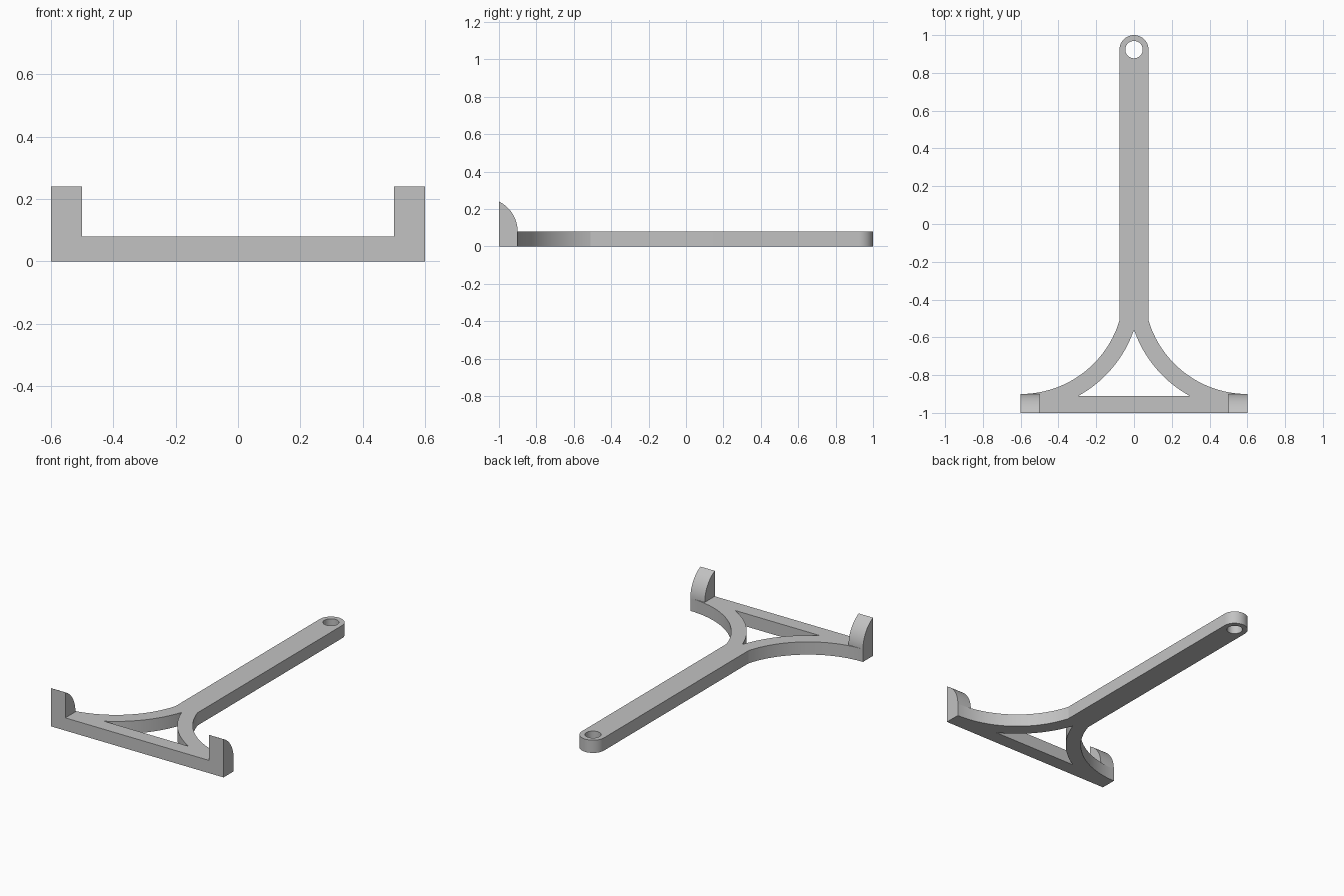
import bpy, bmesh
from math import sin, cos, pi, atan2
from mathutils import Vector

cube = bpy.data.objects.get("Cube")
if cube:
    bpy.data.objects.remove(cube)

THICK = 0.08
HALF_W = 0.6
HANDLE_R = 0.077
ARC_C = Vector((0.6, -0.354))   # shared centre of the outer and inner brace arcs
ARC_R = 0.546
EYE_Y = 0.923

grey = bpy.data.materials.new("grey")
grey.use_nodes = True
grey.diffuse_color = (0.54, 0.54, 0.54, 1)
grey.node_tree.nodes["Principled BSDF"].inputs["Base Color"].default_value = grey.diffuse_color


def arc(cx, cy, r, a0, a1, n=28):
    return [(cx + r * cos(a0 + (a1 - a0) * i / n), cy + r * sin(a0 + (a1 - a0) * i / n))
            for i in range(n + 1)]


def arc_between(p, q):
    """Arc about ARC_C from p to q on the left-hand side of the centre."""
    angles = [atan2(y - ARC_C.y, x - ARC_C.x) % (2 * pi) for x, y in (p, q)]
    return arc(*ARC_C, (Vector(p) - ARC_C).length, *angles)


def mirrored(pts):
    return [(-x, y) for x, y in reversed(pts)]


def prism(name, points, to_3d, offset):
    """Extrude a flat outline along offset."""
    bm = bmesh.new()
    face = bm.faces.new([bm.verts.new(to_3d(*p)) for p in points])
    ext = bmesh.ops.extrude_face_region(bm, geom=[face])
    moved = [v for v in ext["geom"] if isinstance(v, bmesh.types.BMVert)]
    bmesh.ops.translate(bm, verts=moved, vec=offset)
    bmesh.ops.recalc_face_normals(bm, faces=bm.faces)
    mesh = bpy.data.meshes.new(name)
    bm.to_mesh(mesh)
    bm.free()
    mesh.materials.append(grey)
    obj = bpy.data.objects.new(name, mesh)
    bpy.context.collection.objects.link(obj)
    return obj


def flat(z):
    return lambda x, y: (x, y, z)


# Plate outline: cross bar, curved braces and round-ended handle
brace = arc_between((HALF_W, ARC_C.y - ARC_R), (HANDLE_R, -0.511))
right_side = [(HALF_W, -1)] + brace
tip = arc(0, EYE_Y, HANDLE_R, 0, pi)
body = prism("hook_holder", right_side + tip + mirrored(right_side), flat(0), (0, 0, THICK))

# Openings: hanging eye and curved triangle
inner = arc_between((0.295, -0.91), (0, -0.56))
cutters = [
    prism("eye_cutter", arc(0, EYE_Y, 0.046, 0, 2 * pi, 40)[:-1], flat(-0.1), (0, 0, 0.3)),
    prism("triangle_cutter", inner + mirrored(inner)[1:], flat(-0.1), (0, 0, 0.3)),
]

# End lips with a rounded back
lip_r = 0.178
lip = [(-1, 0), (-0.9, 0)] + arc(-0.9 - lip_r, THICK, lip_r, 0, atan2(0.16, lip_r - 0.1), 16)
lips = [prism("lip", lip, lambda y, z, x=x: (x, y, z), (0.1, 0, 0)) for x in (-HALF_W, HALF_W - 0.1)]

# Combine into one solid
for parts, op in ((cutters, "DIFFERENCE"), (lips, "UNION")):
    for part in parts:
        mod = body.modifiers.new(part.name, "BOOLEAN")
        mod.operation, mod.solver, mod.object = op, "EXACT", part
bpy.context.view_layer.update()
solid = bpy.data.meshes.new_from_object(body.evaluated_get(bpy.context.evaluated_depsgraph_get()))
body.modifiers.clear()
body.data = solid
for part in cutters + lips:
    bpy.data.objects.remove(part)

# Clean flat seams, then smooth the curved walls only
bm = bmesh.new()
bm.from_mesh(solid)
bmesh.ops.remove_doubles(bm, verts=bm.verts, dist=0.0002)
bmesh.ops.dissolve_limit(bm, angle_limit=0.005, verts=bm.verts, edges=bm.edges)
bm.to_mesh(solid)
bm.free()
bpy.ops.object.select_all(action="DESELECT")
body.select_set(True)
bpy.context.view_layer.objects.active = body
bpy.ops.object.shade_smooth_by_angle(angle=0.26)
